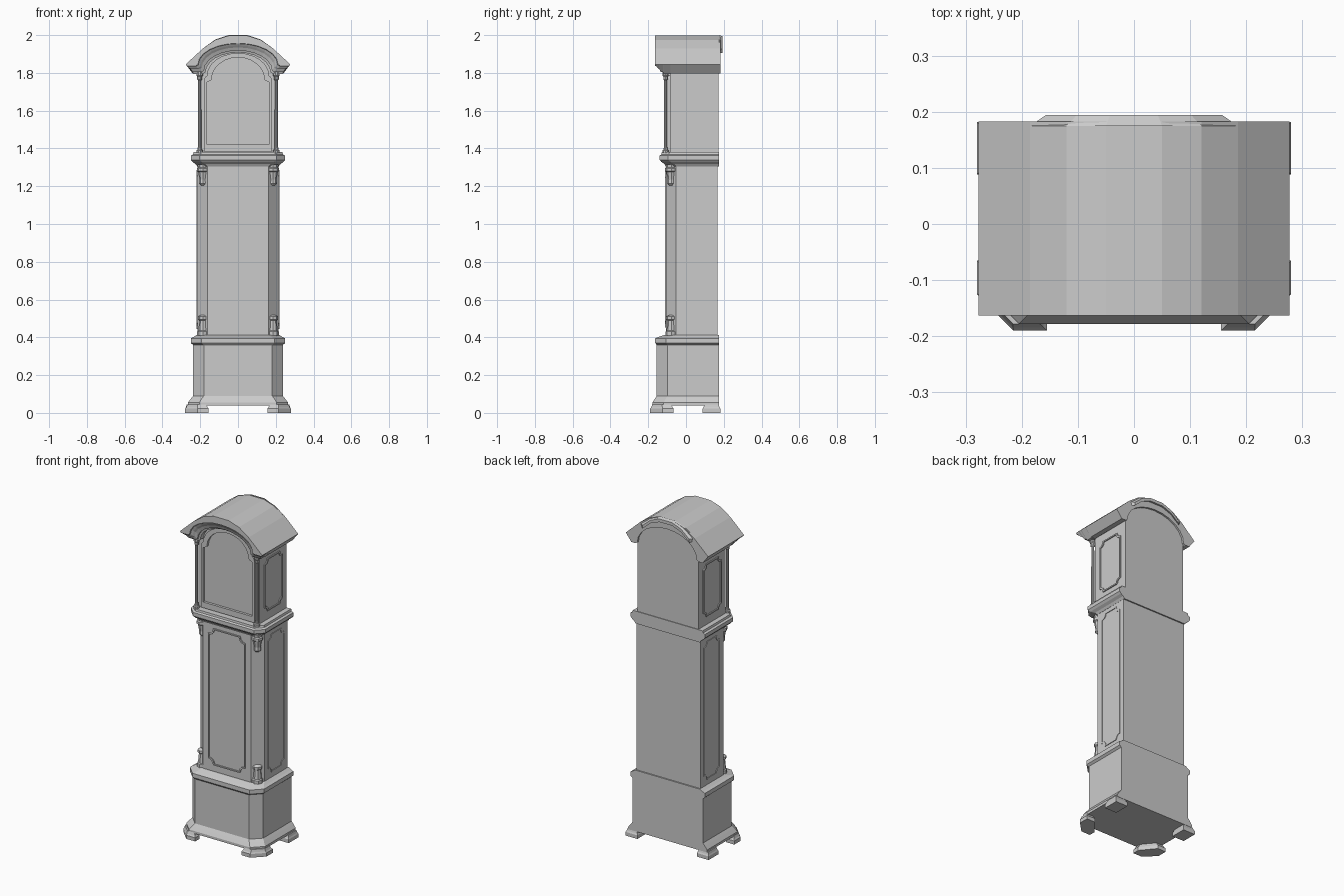
import bpy, bmesh, math

if "Cube" in bpy.data.objects:
    bpy.data.objects.remove(bpy.data.objects["Cube"])

mat = bpy.data.materials.new("plain_grey")
mat.diffuse_color = (0.6, 0.6, 0.6, 1)
mat.use_nodes = True
mat.node_tree.nodes["Principled BSDF"].inputs["Base Color"].default_value = mat.diffuse_color


def loft(name, rings, closed=False):
    """Skin a list of equal-length 3D rings; cap the ends, or close into a frame."""
    bm = bmesh.new()
    vs = [[bm.verts.new(p) for p in r] for r in rings]
    n = len(vs[0])
    pairs = list(zip(vs, vs[1:]))
    if closed:
        pairs.append((vs[-1], vs[0]))
    else:
        bm.faces.new(vs[0])
        bm.faces.new(vs[-1])
    for a, b in pairs:
        for i in range(n):
            j = (i + 1) % n
            bm.faces.new((a[i], a[j], b[j], b[i]))
    bmesh.ops.recalc_face_normals(bm, faces=bm.faces)
    me = bpy.data.meshes.new(name)
    bm.to_mesh(me)
    bm.free()
    me.materials.append(mat)
    ob = bpy.data.objects.new(name, me)
    bpy.context.collection.objects.link(ob)
    return ob


def plan(z, hw, yf, yb, c):
    """Rectangular ring with chamfered front corners."""
    return [(hw, yb, z), (hw, yf + c, z), (hw - c, yf, z),
            (-hw + c, yf, z), (-hw, yf + c, z), (-hw, yb, z)]


def arch(rx, z0, zt, n=12):
    """Arch points from right to left."""
    return [(rx * math.cos(math.pi * i / n), z0 + (zt - z0) * math.sin(math.pi * i / n))
            for i in range(n + 1)]


def at_y(pts, y):
    return [(x, y, z) for x, z in pts]


def notched(cu, cz, w, h, r):
    """Rectangle outline with scooped corners."""
    pts = []
    for sx, sz, a0 in ((1, 1, 270), (-1, 1, 360), (-1, -1, 90), (1, -1, 180)):
        for k in range(4):
            a = math.radians(a0 - 30 * k)
            pts.append((cu + sx * w / 2 + r * math.cos(a), cz + sz * h / 2 + r * math.sin(a)))
    return pts


def frame(name, outer, inner, place, lo, hi):
    """Raised moulding between two outlines."""
    return loft(name, [[place(u, z, lo) for u, z in outer], [place(u, z, hi) for u, z in outer],
                       [place(u, z, hi) for u, z in inner], [place(u, z, lo) for u, z in inner]], True)


def turned(name, x, y, profile, n=10):
    """Turned post from (z, radius) pairs."""
    return loft(name, [[(x + r * math.cos(2 * math.pi * i / n), y + r * math.sin(2 * math.pi * i / n), z)
                        for i in range(n)] for z, r in profile])


def front(u, z, d):
    return (u, -d, z)


# base cabinet with its lower and upper mouldings
loft("base_cabinet", [plan(z, hw, yf, .176, c) for z, hw, yf, c in (
    (.04, .265, -.178, .06), (.055, .265, -.178, .06), (.075, .25, -.165, .058), (.09, .238, -.155, .057),
    (.36, .238, -.155, .057), (.37, .25, -.163, .058), (.395, .25, -.163, .058),
    (.402, .235, -.145, .057), (.412, .22, -.115, .055))])

# bracket feet
for s in (-1, 1):
    fp = [(.28, -.065), (.28, -.125), (.215, -.19), (.155, -.19), (.155, -.15), (.225, -.065)]
    bp = [(.28, .088), (.28, .182), (.2, .182), (.2, .088)]
    for nm, pts in (("front_foot", fp), ("back_foot", bp)):
        cx = sum(p[0] for p in pts) / len(pts)
        cy = sum(p[1] for p in pts) / len(pts)
        loft(nm, [[(s * (cx + (x - cx) * k), cy + (y - cy) * k, z) for x, y in pts]
                  for z, k in ((0, 1), (.022, 1), (.03, .9), (.045, .8))])

# trunk
loft("trunk", [plan(z, .215, -.105, .168, .053) for z in (.4, 1.32)])
frame("trunk_door_moulding", notched(0, .867, .25, .83, .035), notched(0, .867, .236, .816, .035),
      front, .1, .112)
for s in (-1, 1):
    frame("trunk_side_moulding", notched(.06, .865, .155, .84, .03), notched(.06, .865, .14, .825, .03),
          lambda u, z, d: (s * d, u, z), .21, .219)
    # corner capitals and plinths
    turned("corner_capital", s * .184, -.077, [(1.205, .012), (1.215, .022), (1.235, .02), (1.275, .027),
                                               (1.28, .034), (1.295, .034), (1.3, .028), (1.315, .03)], 8)
    turned("corner_plinth", s * .184, -.077, [(.41, .032), (.43, .032), (.435, .026), (.49, .021),
                                              (.495, .028), (.51, .028), (.518, .012)], 8)

# waist cornice under the hood
loft("waist_cornice", [plan(z, hw, yf, .176, c) for z, hw, yf, c in (
    (1.305, .216, -.107, .053), (1.318, .225, -.115, .05), (1.328, .24, -.13, .045),
    (1.34, .25, -.14, .045), (1.362, .25, -.14, .045), (1.368, .238, -.13, .04), (1.38, .235, -.128, .04))])

# hood body with arched top
body = [(-.205, 1.37), (.205, 1.37), (.205, 1.81)] + arch(.2, 1.815, 1.945) + [(-.205, 1.81)]
loft("hood_body", [at_y(body, -.085), at_y(body, .172)])

# arched hood door frame
outer = [(-.18, 1.385), (.18, 1.385), (.18, 1.765), (.172, 1.78)] + arch(.165, 1.785, 1.905) + \
        [(-.172, 1.78), (-.18, 1.765)]
inner = [(-.165, 1.42), (.165, 1.42), (.165, 1.75), (.145, 1.76)] + arch(.14, 1.765, 1.882) + \
        [(-.145, 1.76), (-.165, 1.75)]
frame("hood_door_frame", outer, inner, front, .08, .1)

for s in (-1, 1):
    frame("hood_side_moulding", notched(.045, 1.592, .175, .32, .028), notched(.045, 1.592, .16, .305, .028),
          lambda u, z, d: (s * d, u, z), .2, .211)
    # slim hood columns
    turned("hood_column", s * .203, -.108, [(1.375, .018), (1.39, .018), (1.393, .012), (1.41, .009),
                                            (1.76, .008), (1.765, .013), (1.78, .013), (1.785, .017),
                                            (1.81, .017)])


# roof and arched cornice: one section swept from back to front
def roof_section(y, rx, zt, zb, xe):
    top = [(-.277, 1.845), (-.185, 1.93), (-.12, 1.975), (-.05, 1.997), (.05, 1.997),
           (.12, 1.975), (.185, 1.93), (.277, 1.845)]
    low = [(xe, zb), (rx + .012, zb)] + arch(rx, zb + .008, zt) + [(-rx - .012, zb), (-xe, zb)]
    return at_y(top + low, y)


loft("roof_cornice", [roof_section(*s) for s in (
    (.183, .2, 1.94, 1.797, .24), (-.08, .2, 1.94, 1.797, .24), (-.082, .172, 1.908, 1.795, .235),
    (-.118, .172, 1.908, 1.795, .235), (-.122, .18, 1.918, 1.805, .24), (-.134, .18, 1.918, 1.805, .24),
    (-.142, .192, 1.935, 1.82, .25), (-.15, .2, 1.945, 1.826, .258), (-.157, .21, 1.955, 1.835, .268),
    (-.163, .212, 1.957, 1.837, .27))])

# small crest strip along the back of the arch
crest = [(-.185, 1.93), (-.12, 1.977), (-.05, 2.0), (.05, 2.0), (.12, 1.977), (.185, 1.93)]
loft("back_crest", [at_y(crest + [(x * .95, z - .025) for x, z in crest[::-1]], .175),
                    at_y([(x * .85, z - .006) for x, z in crest] +
                         [(x * .85, z - .025) for x, z in crest[::-1]], .194)])
